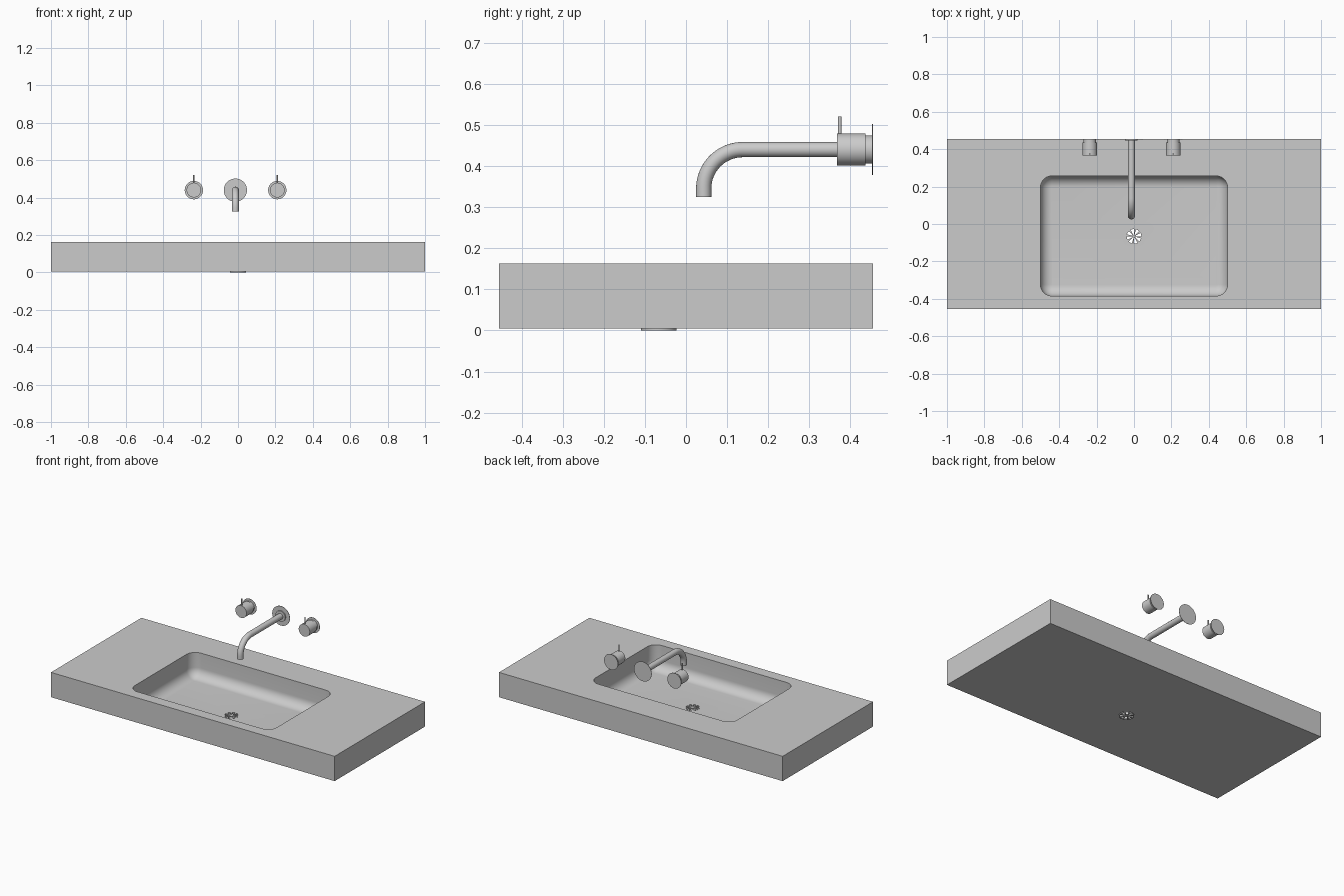
import bpy, bmesh
from math import sin, cos, pi, radians
from mathutils import Matrix

if "Cube" in bpy.data.objects:
    bpy.data.objects.remove(bpy.data.objects["Cube"])


def make_object(name, bm):
    bmesh.ops.recalc_face_normals(bm, faces=bm.faces)
    mesh = bpy.data.meshes.new(name)
    bm.to_mesh(mesh)
    bm.free()
    ob = bpy.data.objects.new(name, mesh)
    bpy.context.collection.objects.link(ob)
    return ob


def smooth(ob):
    bpy.ops.object.select_all(action='DESELECT')
    ob.select_set(True)
    bpy.context.view_layer.objects.active = ob
    bpy.ops.object.shade_smooth_by_angle(angle=radians(35))


def add_cylinder(bm, r, p0, p1, axis='Y', segs=48):
    # p0 and p1 are the two end centres, along Y or Z
    mid = [(a + b) / 2 for a, b in zip(p0, p1)]
    depth = max(abs(b - a) for a, b in zip(p0, p1))
    m = Matrix.Translation(mid)
    if axis == 'Y':
        m = m @ Matrix.Rotation(pi / 2, 4, 'X')
    bmesh.ops.create_cone(bm, cap_ends=True, segments=segs, radius1=r,
                          radius2=r, depth=depth, matrix=m)


def subtract(ob, cutter):
    cutter.hide_render = True
    mod = ob.modifiers.new("cut", 'BOOLEAN')
    mod.operation = 'DIFFERENCE'
    mod.solver = 'EXACT'
    mod.object = cutter
    bpy.context.view_layer.objects.active = ob
    bpy.ops.object.modifier_apply(modifier=mod.name)
    bpy.data.objects.remove(cutter)


FLOOR, TOP, BOTTOM = 0.008, 0.163, 0.005
DRAIN_Y = -0.066

# Countertop slab
bm = bmesh.new()
bmesh.ops.create_cube(bm, size=1, matrix=Matrix.Translation((0, 0, (TOP + BOTTOM) / 2))
                      @ Matrix.Diagonal((2, 0.91, TOP - BOTTOM, 1)))
countertop = make_object("countertop", bm)


# Basin hollow: stacked rounded rectangles with a filleted floor
def rounded_rect(bm, inset, z, n=10):
    r = max(0.062 - inset, 0.002)
    hx, hy = 0.5 - inset - r, 0.321 - inset - r
    ring = []
    for q, (sx, sy) in enumerate([(1, 1), (-1, 1), (-1, -1), (1, -1)]):
        for i in range(n + 1):
            a = (q + i / n) * pi / 2
            ring.append(bm.verts.new((sx * hx + r * cos(a),
                                      -0.064 + sy * hy + r * sin(a), z)))
    return ring


bm = bmesh.new()
F = 0.06
levels = [(0, TOP + 0.05)]
levels += [(F * (1 - cos(i * pi / 20)), FLOOR + F * (1 - sin(i * pi / 20)))
           for i in range(11)]
rings = [rounded_rect(bm, d, z) for d, z in levels]
for a, b in zip(rings, rings[1:]):
    for i in range(len(a)):
        j = (i + 1) % len(a)
        bm.faces.new((a[i], a[j], b[j], b[i]))
bm.faces.new(rings[0])
bm.faces.new(rings[-1])
subtract(countertop, make_object("basin_cutter", bm))

# Drain opening
bm = bmesh.new()
add_cylinder(bm, 0.042, (0, DRAIN_Y, -0.05), (0, DRAIN_Y, 0.05), 'Z')
subtract(countertop, make_object("drain_cutter", bm))
smooth(countertop)

# Drain grate with eight petal slots
bm = bmesh.new()
N, Z0, Z1 = 64, 0.0, 0.009
radii = [0.009, 0.039, 0.043]
grid = [[bm.verts.new((r * cos(2 * pi * i / N), DRAIN_Y + r * sin(2 * pi * i / N), Z0))
         for i in range(N)] for r in radii]
bm.faces.new(grid[0])
for k in range(2):
    for i in range(N):
        if k == 0 and i % 8 < 5:
            continue
        j = (i + 1) % N
        bm.faces.new((grid[k][i], grid[k][j], grid[k + 1][j], grid[k + 1][i]))
ext = bmesh.ops.extrude_face_region(bm, geom=bm.faces[:], use_keep_orig=True)
for v in ext["geom"]:
    if isinstance(v, bmesh.types.BMVert):
        v.co.z = Z1
smooth(make_object("drain_grate", bm))

# Wall spout: swept tube with a quarter bend
SX, SZ, WALL = -0.014, 0.44, 0.455
R = 0.095
path = [(SX, WALL, SZ)]
path += [(SX, 0.138 - R * sin(t), SZ - R + R * cos(t))
         for t in [i * pi / 32 for i in range(17)]]
path.append((SX, 0.043, 0.325))
curve = bpy.data.curves.new("spout", 'CURVE')
curve.dimensions = '3D'
curve.bevel_depth = 0.0185
curve.bevel_resolution = 8
curve.use_fill_caps = True
spline = curve.splines.new('POLY')
spline.points.add(len(path) - 1)
for p, co in zip(spline.points, path):
    p.co = (*co, 1)
spout = bpy.data.objects.new("spout", curve)
bpy.context.collection.objects.link(spout)
bpy.ops.object.select_all(action='DESELECT')
spout.select_set(True)
bpy.context.view_layer.objects.active = spout
bpy.ops.object.convert(target='MESH')
smooth(bpy.context.view_layer.objects.active)

# Spout wall plate and collar
bm = bmesh.new()
add_cylinder(bm, 0.062, (SX, WALL - 0.002, SZ), (SX, WALL, SZ))
add_cylinder(bm, 0.034, (SX, WALL - 0.009, SZ), (SX, WALL - 0.002, SZ))
smooth(make_object("spout_wall_plate", bm))

# Two valve handles: plate, neck, knob and lever pin
for side, x in (("left", -0.236), ("right", 0.21)):
    bm = bmesh.new()
    add_cylinder(bm, 0.049, (x, WALL - 0.002, SZ), (x, WALL, SZ))
    add_cylinder(bm, 0.034, (x, 0.437, SZ), (x, WALL - 0.002, SZ))
    add_cylinder(bm, 0.039, (x, 0.367, SZ), (x, 0.437, SZ))
    add_cylinder(bm, 0.004, (x, 0.374, SZ + 0.03), (x, 0.374, 0.52), 'Z', 16)
    smooth(make_object(side + "_handle", bm))
